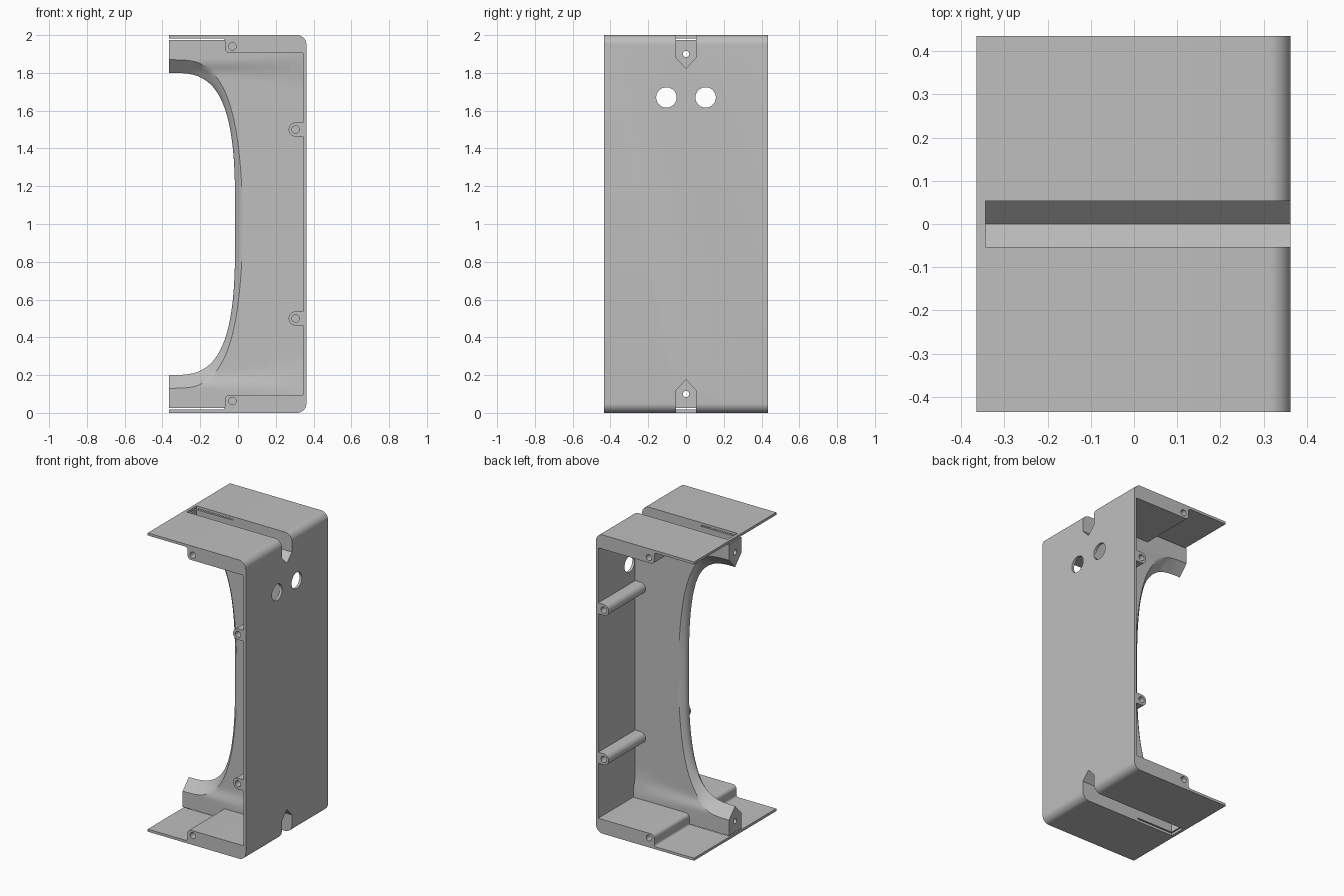
import bpy, bmesh, math
from mathutils import Vector

if "Cube" in bpy.data.objects:
    bpy.data.objects.remove(bpy.data.objects["Cube"])

grey = bpy.data.materials.new("light grey")
grey.use_nodes = True
grey.diffuse_color = (0.52, 0.52, 0.52, 1)
grey.node_tree.nodes["Principled BSDF"].inputs["Base Color"].default_value = (0.52, 0.52, 0.52, 1)

L, R, D = -0.364, 0.362, 0.435      # open end, wall face, half depth
WALL = 0.345                        # inner wall face


def make(name, bm):
    bmesh.ops.recalc_face_normals(bm, faces=bm.faces[:])
    mesh = bpy.data.meshes.new(name)
    bm.to_mesh(mesh)
    bm.free()
    mesh.materials.append(grey)
    obj = bpy.data.objects.new(name, mesh)
    bpy.context.collection.objects.link(obj)
    return obj


def prism(bm, points, offset):
    """Extrude a closed 3D outline along an offset."""
    face = bm.faces.new([bm.verts.new(p) for p in points])
    new = bmesh.ops.extrude_face_region(bm, geom=[face])["geom"]
    bmesh.ops.translate(bm, vec=offset, verts=[v for v in new if isinstance(v, bmesh.types.BMVert)])


def arc(cx, cz, r, start, end, n=10):
    return [(cx + r * math.cos(math.radians(start + (end - start) * i / n)),
             cz + r * math.sin(math.radians(start + (end - start) * i / n))) for i in range(n + 1)]


def mirror(points):
    return [(x, 2 - z) for x, z in reversed(points)]


def along_y(points, y):
    return [(x, y, z) for x, z in points]


def along_x(points, x):
    return [(x, y, z) for y, z in points]


def circle(a, b, r):
    return arc(a, b, r, 0, 360, 32)[:-1]


def cut(obj, cutter):
    cutter.hide_render = True
    mod = obj.modifiers.new("cut", 'BOOLEAN')
    mod.object, mod.operation, mod.solver = cutter, 'DIFFERENCE', 'EXACT'
    graph = bpy.context.evaluated_depsgraph_get()
    mesh = bpy.data.meshes.new_from_object(obj.evaluated_get(graph))
    obj.modifiers.clear()
    obj.data = mesh


def step(v):
    v = max(0.0, min(1.0, v))
    return v * v * (3 - 2 * v)


# Outer shell: wall, thin lips and thick end blocks in one C profile
top_outer = arc(R - 0.05, 1.95, 0.05, 0, 90) + [(L, 2)]
top_inner = ([(L, 1.983)] + arc(-0.085, 1.968, 0.015, 90, 0, 5)
             + arc(-0.045, 1.93, 0.025, 180, 270, 5) + [(WALL, 1.905)])
bm = bmesh.new()
prism(bm, along_y(top_outer + top_inner + mirror(top_inner) + mirror(top_outer), -D), (0, 2 * D, 0))
shell = make("shell", bm)

# Central web with a curved, pointed inner edge
bm = bmesh.new()
rings = []
N = 64
for i in range(N + 1):
    a = math.pi * (i / N - 0.5)
    c, s = max(0.0, math.cos(a)), math.sin(a)
    power = 2 / 3.2
    p = Vector((0.349 * c ** power, 0.8 * math.copysign(abs(s) ** power, s)))
    if i in (0, N):
        p.x = 0
    k = min((WALL + 0.005 - L) / max(p.x, 1e-6), 0.985 / max(abs(p.y), 1e-6))
    q = p * k
    q.y = max(-0.975, min(0.975, q.y))
    end = step(-(p.x + L) / 0.25)
    bevel = 0.04 + 0.03 * end
    ray = (q - p).normalized()
    span = (q - p).length
    dists = [bevel * f for f in (0, 0.06, 0.2, 0.4, 0.7, 1)]
    dists += [bevel + (span - bevel) * f / 12 for f in range(1, 13)]
    side = []
    for d in dists:
        pos = p + ray * d
        thick = 0.045 + 0.02 * step((abs(pos.y) - 0.79) / 0.075)
        if end > 0.99:
            thick = 0.065
        h = thick * min(1, d / bevel) ** (0.5 + 0.5 * end)
        side.append((pos.x + L, h, pos.y + 1))
    loop = side + [(x, -h, z) for x, h, z in reversed(side[1:])]
    rings.append([bm.verts.new(v) for v in loop])
for r0, r1 in zip(rings, rings[1:]):
    for j in range(len(r0)):
        n = (j + 1) % len(r0)
        bm.faces.new((r0[j], r0[n], r1[n], r1[j]))
bm.faces.new(rings[0])
bm.faces.new(rings[-1])
web = make("central_web", bm)

# Screw bosses along the wall
bm = bmesh.new()
for z in (0.5, 1.5):
    outline = [(WALL + 0.005, z + 0.037)] + arc(0.305, z, 0.037, 90, 270, 16) + [(WALL + 0.005, z - 0.037)]
    for side in (-1, 1):
        prism(bm, along_y(outline, side * 0.03), (0, side * (D - 0.03), 0))
        # trim the outer end flush with the shell
for v in bm.verts:
    v.co.y = max(-D, min(D, v.co.y))
bosses = make("screw_bosses", bm)

# Cutter: pointed grooves in both ends
notch = [(-0.053, 2.1), (-0.053, 1.88), (0, 1.825), (0.053, 1.88), (0.053, 2.1)]
bm = bmesh.new()
for outline in (notch, mirror(notch)):
    prism(bm, along_x(outline, L + 0.02), (1, 0, 0))
grooves = make("groove_cutter", bm)

# Cutter: cable holes through the wall
bm = bmesh.new()
for y in (-0.104, 0.104):
    prism(bm, along_x(circle(y, 1.67, 0.054), 0.3), (0.2, 0, 0))
cable_holes = make("cable_hole_cutter", bm)

# Cutter: small holes in the pointed end walls
bm = bmesh.new()
for z in (0.1, 1.9):
    prism(bm, along_x(circle(0, z, 0.017), L - 0.05), (0.1, 0, 0))
end_holes = make("end_hole_cutter", bm)

# Cutter: blind screw holes from the front and back
bm = bmesh.new()
for x, z in ((-0.03, 0.063), (-0.03, 1.94), (0.305, 0.5), (0.305, 1.5)):
    for side in (-1, 1):
        prism(bm, along_y(circle(x, z, 0.02), side * 0.25), (0, side * 0.3, 0))
screw_holes = make("screw_hole_cutter", bm)

for obj, cutters in ((shell, (grooves, cable_holes, screw_holes)),
                     (web, (grooves, end_holes)),
                     (bosses, (screw_holes,))):
    for cutter in cutters:
        cut(obj, cutter)
for cutter in (grooves, cable_holes, end_holes, screw_holes):
    bpy.data.objects.remove(cutter)

# Smooth the curved surfaces, keep edges sharp
bpy.ops.object.select_all(action='DESELECT')
for obj in (shell, web, bosses):
    obj.select_set(True)
bpy.context.view_layer.objects.active = shell
bpy.ops.object.shade_smooth_by_angle(angle=math.radians(30))
